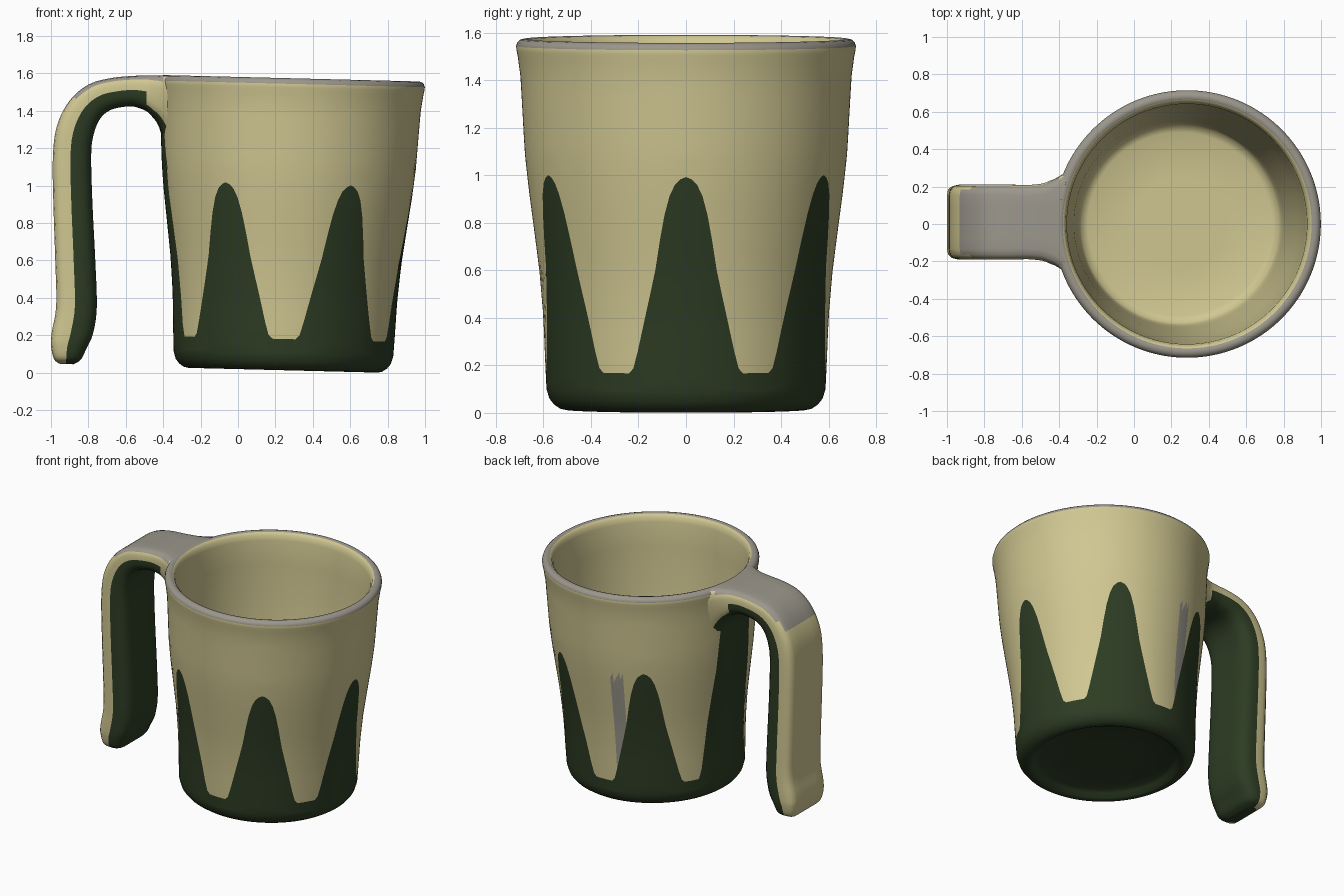
import bpy, bmesh, math

if "Cube" in bpy.data.objects:
    bpy.data.objects.remove(bpy.data.objects["Cube"])


def material(name, rgb):
    m = bpy.data.materials.new(name)
    m.diffuse_color = (*rgb, 1)
    m.use_nodes = True
    m.node_tree.nodes["Principled BSDF"].inputs["Base Color"].default_value = m.diffuse_color
    return m


MATS = [material("cream_glaze", (0.63, 0.57, 0.285)),
        material("dark_green_glaze", (0.026, 0.045, 0.017)),
        material("bare_grey_clay", (0.33, 0.31, 0.265))]
CREAM, GREEN, GREY = 0, 1, 2


def interp(pts, t):
    for (a, fa), (b, fb) in zip(pts, pts[1:]):
        if t <= b:
            return fa + (fb - fa) * max(0, t - a) / (b - a)
    return pts[-1][1]


def finish(bm, name):
    bmesh.ops.recalc_face_normals(bm, faces=bm.faces)
    me = bpy.data.meshes.new(name)
    bm.to_mesh(me)
    bm.free()
    ob = bpy.data.objects.new(name, me)
    bpy.context.collection.objects.link(ob)
    for m in MATS:
        me.materials.append(m)
    bpy.ops.object.select_all(action='DESELECT')
    ob.select_set(True)
    bpy.context.view_layer.objects.active = ob
    bpy.ops.object.shade_smooth_by_angle(angle=math.radians(50))
    return ob


# Glaze edge height by angle from each peak; the peak under the handle is taller
PEAK = [(0, 1.01), (3, .995), (5, .96), (7, .9), (9, .8), (12.3, .6),
        (17, .4), (20.5, .25), (22, .2), (24, .18), (30, .18)]
TALL = [(0, 1.48), (11, 1.48), (13, 1.35), (15.5, 1.0), (19, .7),
        (22, .4), (24, .25), (26, .18), (30, .18)]
# Outer wall radius by height
WALL = [(.1, .587), (.2, .592), (.4, .60), (.6, .617), (.8, .643), (.95, .663),
        (1.1, .679), (1.3, .69), (1.42, .697), (1.5, .708)]
# Underside, then rim and inside, as (radius, height)
FOOT = [(.25, .06), (.44, .06), (.465, .045), (.485, .02), (.505, .013),
        (.53, .018), (.555, .035), (.575, .06)]
RIM = [(.713, 1.525), (.715, 1.545), (.71, 1.56), (.698, 1.571), (.682, 1.575),
       (.665, 1.571), (.65, 1.555), (.642, 1.52), (.637, 1.35), (.63, 1.15),
       (.61, .9), (.578, .6), (.553, .3), (.542, .2), (.528, .16), (.49, .143), (.25, .14)]
LOW, HIGH, COLS = 16, 16, 180


def place(r, z, a):
    x = .24 + .044 * z / 1.55 + r * math.cos(a)
    return (x, r * math.sin(a), z - .025 * (x - .25))


# Cup: columns of the wall are split exactly at the scalloped glaze edge
bm = bmesh.new()
cols = []
for c in range(COLS):
    deg = c * 360 / COLS
    d = abs((deg + 30) % 60 - 30)
    edge = interp(TALL if 150 < deg < 210 else PEAK, d)
    zs = [.1 + (edge - .1) * i / LOW for i in range(LOW + 1)]
    zs += [edge + (1.5 - edge) * i / HIGH for i in range(1, HIGH + 1)]
    prof = FOOT + [(interp(WALL, z), z) for z in zs] + RIM
    cols.append([bm.verts.new(place(r, z, math.radians(deg))) for r, z in prof])
first_cream = len(FOOT) + LOW
rim0 = len(FOOT) + LOW + HIGH + 2
for c in range(COLS):
    A, B = cols[c], cols[(c + 1) % COLS]
    for i in range(len(A) - 1):
        f = bm.faces.new((A[i], B[i], B[i + 1], A[i + 1]))
        f.material_index = GREEN if i < first_cream else CREAM
        if rim0 <= i < rim0 + 4:
            f.material_index = GREY
        # bare streak on the back wall
        z = f.calc_center_median().z
        if first_cream <= i < rim0 and 98 < c * 2 < 108 and .34 < z < .97:
            f.material_index = GREY
for i, z, mi in ((0, .06, GREEN), (-1, .14, CREAM)):
    mid = bm.verts.new(place(0, z, 0))
    for c in range(COLS):
        f = bm.faces.new((cols[c][i], cols[(c + 1) % COLS][i], mid))
        f.material_index = mi
finish(bm, "cup")

# Handle: outer x,z, inner x,z and half width, from the loose lower end to the rim
RAILS = [(-.955, .048, -.88, .045, .12), (-.985, .075, -.84, .07, .175),
         (-1.0, .15, -.81, .13, .195), (-.995, .22, -.775, .21, .2),
         (-.972, .36, -.755, .35, .2), (-.977, .6, -.763, .6, .2),
         (-.987, .9, -.778, .9, .2), (-.99, 1.15, -.785, 1.15, .2),
         (-.968, 1.32, -.775, 1.26, .2), (-.90, 1.455, -.742, 1.35, .2),
         (-.80, 1.54, -.69, 1.40, .2), (-.68, 1.575, -.62, 1.42, .2),
         (-.54, 1.588, -.545, 1.42, .2), (-.455, 1.59, -.46, 1.37, .225),
         (-.40, 1.59, -.41, 1.22, .31)]
HALF = [(0, 0), (0, .4), (0, .72), (.03, .87), (.12, .96), (.26, 1), (.46, 1),
        (.65, 1), (.82, .95), (.94, .83), (1, .6), (1, .3), (1, 0)]
SECTION = HALF + [(u, -v) for u, v in HALF[-2:0:-1]]


def catmull(p, q, r, s, t):
    return [.5 * (2 * b + (c - a) * t + (2 * a - 5 * b + 4 * c - d) * t * t
                  + (3 * b - a - 3 * c + d) * t ** 3) for a, b, c, d in zip(p, q, r, s)]


n = len(RAILS)
rails = []
for k in range(n - 1):
    four = [RAILS[min(max(j, 0), n - 1)] for j in range(k - 1, k + 3)]
    rails += [catmull(*four, t / 5) for t in range(5)]
rails.append(RAILS[-1])

bm = bmesh.new()
rings = []
for k, (ox, oz, ix, iz, w) in enumerate(rails):
    # the last stretch flares out and wraps onto the round rim
    wrap = max(0, (k - (len(rails) - 6)) / 5)
    flare = max(0, w - .2)
    ring = []
    for u, v in SECTION:
        y = v * (w - flare * .9 * u)
        x = ox + (ix - ox) * u
        arc = .28 - math.sqrt(.68 ** 2 - y * y)
        ring.append(bm.verts.new((x + (arc - x) * wrap, y + .01, oz + (iz - oz) * u)))
    rings.append(ring)
m = len(SECTION)
sides = []
for A, B in zip(rings, rings[1:]):
    for i in range(m):
        j = (i + 1) % m
        f = bm.faces.new((A[i], A[j], B[j], B[i]))
        sides.append((f, (SECTION[i][0] + SECTION[j][0]) / 2))
cap = bm.faces.new(rings[0])
cap.material_index = GREEN
bm.faces.new(rings[-1])
bmesh.ops.recalc_face_normals(bm, faces=bm.faces)
for f, u in sides:
    limit = .8 if f.calc_center_median().x > -.49 else .46
    f.material_index = GREEN if u > limit else CREAM
    if u < .1 and f.normal.z > .5:
        f.material_index = GREY
finish(bm, "handle")
